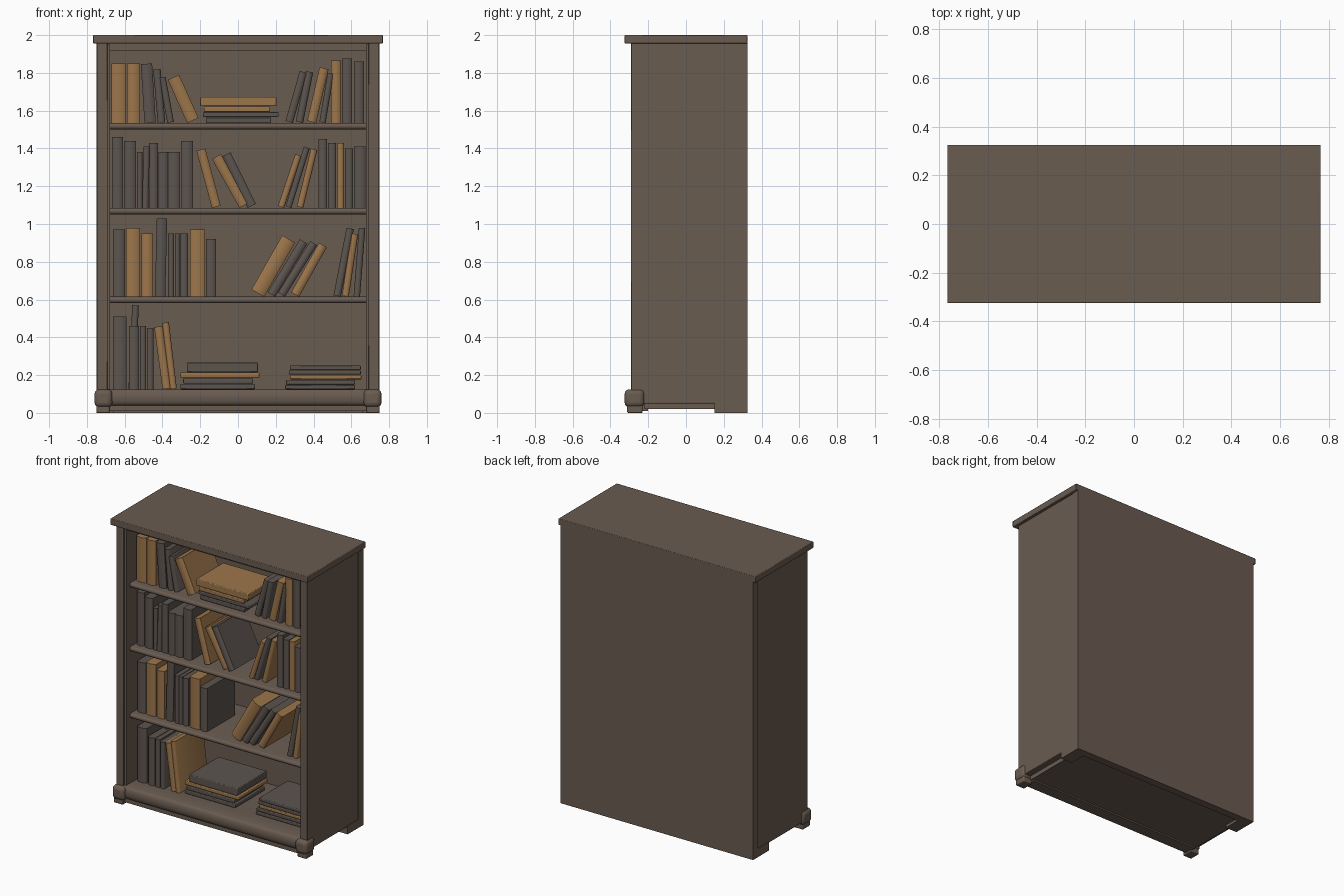
import bpy, bmesh, math
from mathutils import Vector

if "Cube" in bpy.data.objects:
    bpy.data.objects.remove(bpy.data.objects["Cube"])


def material(name, rgb):
    m = bpy.data.materials.new(name)
    m.diffuse_color = (*rgb, 1)
    m.use_nodes = True
    m.node_tree.nodes["Principled BSDF"].inputs["Base Color"].default_value = m.diffuse_color
    return m


WOOD = material("dark_wood", (0.142, 0.106, 0.081))
GREY = material("grey_cover", (0.108, 0.090, 0.078))
TAN = material("tan_cover", (0.335, 0.18, 0.07))


def finish(bm, name, mat, bevel=0.0, segs=2):
    bmesh.ops.recalc_face_normals(bm, faces=bm.faces)
    me = bpy.data.meshes.new(name)
    bm.to_mesh(me)
    bm.free()
    ob = bpy.data.objects.new(name, me)
    bpy.context.collection.objects.link(ob)
    me.materials.append(mat)
    if bevel:
        b = ob.modifiers.new("bevel", 'BEVEL')
        b.width, b.segments = bevel, segs
    bpy.ops.object.select_all(action='DESELECT')
    ob.select_set(True)
    bpy.context.view_layer.objects.active = ob
    bpy.ops.object.shade_smooth_by_angle(angle=math.radians(40))
    return ob


def prism(bm, ring, offset):
    """Extrude a closed ring of points along offset."""
    f = bm.faces.new([bm.verts.new(p) for p in ring])
    ext = bmesh.ops.extrude_face_region(bm, geom=[f])
    vs = [v for v in ext['geom'] if isinstance(v, bmesh.types.BMVert)]
    bmesh.ops.translate(bm, verts=vs, vec=offset)
    if f.is_valid is False or len(f.link_loops if hasattr(f, "link_loops") else f.loops) == 0:
        return


def box(name, x, y, z, mat=WOOD, bevel=0.0, segs=2):
    bm = bmesh.new()
    ring = [(x[0], y[0], z[0]), (x[1], y[0], z[0]), (x[1], y[1], z[0]), (x[0], y[1], z[0])]
    prism(bm, ring, (0, 0, z[1] - z[0]))
    return finish(bm, name, mat, bevel, segs)


def bullnose(name, half_w, y, z):
    """Board along x with a rounded front edge."""
    r, zc = (z[1] - z[0]) / 2, (z[0] + z[1]) / 2
    d = min(r, 0.02)
    arc = [(math.pi / 2 + math.pi * i / 8) for i in range(9)]
    ring = [(-half_w, y[0] + d + d * math.cos(a), zc + r * math.sin(a)) for a in arc]
    ring += [(-half_w, y[1], z[0]), (-half_w, y[1], z[1])]
    bm = bmesh.new()
    prism(bm, ring, (2 * half_w, 0, 0))
    return finish(bm, name, WOOD)


# case
box("top_board", (-0.767, 0.767), (-0.325, 0.325), (1.955, 2.0), bevel=0.004)
box("back_panel", (-0.75, 0.75), (0.27, 0.325), (0.0, 1.96))
box("header", (-0.70, 0.70), (-0.26, 0.28), (1.915, 1.96))
for s, side in ((-1, "left"), (1, "right")):
    def span(a, b):
        return tuple(sorted((s * a, s * b)))
    box(side + "_side", span(0.690, 0.745), (-0.292, 0.32), (0.05, 1.96), bevel=0.004)
    box(side + "_inner_post", span(0.678, 0.70), (-0.275, 0.28), (0.06, 1.95))
    box(side + "_front_foot", span(0.665, 0.76), (-0.325, -0.22), (0.03, 0.125), bevel=0.025, segs=3)
    box(side + "_foot_pad", span(0.68, 0.75), (-0.312, -0.23), (0.0, 0.06), bevel=0.006)
    box(side + "_back_foot", span(0.66, 0.75), (0.15, 0.322), (0.0, 0.06))
bullnose("plinth", 0.69, (-0.305, -0.2), (0.04, 0.125))
box("plinth_skirt", (-0.69, 0.69), (-0.285, -0.2), (0.01, 0.06))
box("bottom_board", (-0.70, 0.70), (-0.22, 0.28), (0.02, 0.124))
SHELVES = [1.535, 1.085, 0.615, 0.125]
for i, z in enumerate(SHELVES[:3]):
    bullnose("shelf_%d" % (i + 1), 0.685, (-0.235, 0.28), (z - 0.034, z))


def book(z0, xb, xt, w, top, mat, y=(-0.185, 0.13)):
    """Rounded-spine book; xb, xt are the left edges at the foot and head."""
    ang = math.atan2(xt - xb, top - z0)
    t = w * math.cos(ang)
    lift = abs(math.sin(ang)) * t / 2
    length = (top - z0 - 2 * lift) / math.cos(ang)
    up = Vector((math.sin(ang), 0, math.cos(ang)))
    across = Vector((math.cos(ang), 0, -math.sin(ang)))
    base = Vector((xb + w / 2, 0, z0 + lift))
    h, r = t / 2, min(0.012, t * 0.3)
    prof = [(-h, y[0] + r), (-h * 0.65, y[0] + r * 0.3), (0, y[0]), (h * 0.65, y[0] + r * 0.3),
            (h, y[0] + r), (h, y[1]), (-h, y[1])]
    bm = bmesh.new()
    prism(bm, [base + across * a + Vector((0, b, 0)) for a, b in prof], up * length)
    return finish(bm, "book", mat)


def row(z0, books):
    for xb, xt, w, top, mat in books:
        book(z0, xb, xt, w, top, mat)


def uprights(z0, books):
    for x, w, top, mat in books:
        book(z0, x, x, w, top, mat)


def stack(books, y):
    for x0, x1, z0, z1, mat in books:
        box("flat_book", (x0, x1), y, (z0, z1), mat, bevel=0.005)


# top shelf books
z = SHELVES[0]
uprights(z, [(-.67, .078, 1.85, TAN), (-.587, .068, 1.85, TAN),
             (.492, .053, 1.865, TAN), (.55, .054, 1.875, GREY), (.613, .055, 1.86, GREY)])
row(z, [(-.495, -.515, .06, 1.85, GREY), (-.425, -.45, .04, 1.82, GREY),
        (-.375, -.42, .036, 1.78, GREY), (-.275, -.39, .072, 1.79, TAN),
        (.25, .328, .042, 1.81, GREY), (.305, .36, .04, 1.81, GREY),
        (.365, .433, .05, 1.83, TAN), (.43, .475, .034, 1.8, GREY)])
stack([(-.17, .175, 1.535, 1.565, GREY), (-.185, .215, 1.567, 1.592, GREY),
       (-.18, .17, 1.594, 1.622, TAN), (-.20, .205, 1.624, 1.672, TAN)], (-.18, .12))

# second shelf books
z = SHELVES[1]
uprights(z, [(-.667, .058, 1.46, GREY), (-.603, .063, 1.44, GREY), (-.534, .028, 1.38, GREY),
             (-.471, .048, 1.43, GREY), (-.42, .05, 1.38, GREY), (-.37, .063, 1.38, GREY),
             (-.302, .063, 1.44, GREY), (.425, .047, 1.45, GREY), (.476, .044, 1.43, GREY),
             (.524, .038, 1.43, TAN), (.566, .044, 1.40, GREY), (.615, .062, 1.41, GREY)])
row(z, [(-.508, -.5, .033, 1.41, GREY), (-.14, -.225, .05, 1.40, TAN),
        (.0, -.16, .062, 1.37, TAN), (.045, -.10, .055, 1.38, GREY),
        (.21, .305, .036, 1.37, TAN), (.25, .35, .034, 1.41, GREY), (.31, .387, .036, 1.40, TAN)])

# third shelf books
z = SHELVES[2]
uprights(z, [(-.662, .065, .97, GREY), (-.593, .075, .98, TAN), (-.51, .06, .95, TAN),
             (-.37, .032, .95, GREY), (-.334, .024, .95, GREY),
             (-.306, .042, .95, GREY), (-.254, .08, .97, TAN), (-.17, .054, .92, GREY)])
row(z, [(-.44, -.43, .055, 1.03, GREY), (.06, .245, .09, .94, TAN), (.15, .335, .055, .92, GREY),
        (.205, .39, .05, .91, GREY), (.275, .435, .055, .90, TAN), (.505, .575, .04, .98, GREY),
        (.55, .6, .037, .95, TAN), (.612, .64, .034, .98, GREY)])

# bottom shelf books
z = SHELVES[3]
uprights(z, [(-.662, .073, .51, GREY), (-.578, .054, .46, GREY), (-.52, .034, .46, GREY),
             (-.483, .036, .45, GREY)])
row(z, [(-.4, -.445, .045, .46, TAN), (-.36, -.402, .036, .48, TAN)])
book(z, -.58, -.56, .035, .57, GREY, y=(-.02, .2))
stack([(-.305, .09, .125, .153, GREY), (-.29, .08, .155, .183, GREY),
       (-.305, .115, .187, .213, TAN), (-.27, .105, .215, .268, GREY)], (-.16, .17))
stack([(.25, .62, .125, .149, GREY), (.255, .62, .151, .175, GREY), (.275, .655, .178, .2, TAN),
       (.27, .65, .202, .225, GREY), (.275, .65, .227, .25, GREY)], (-.16, .16))
